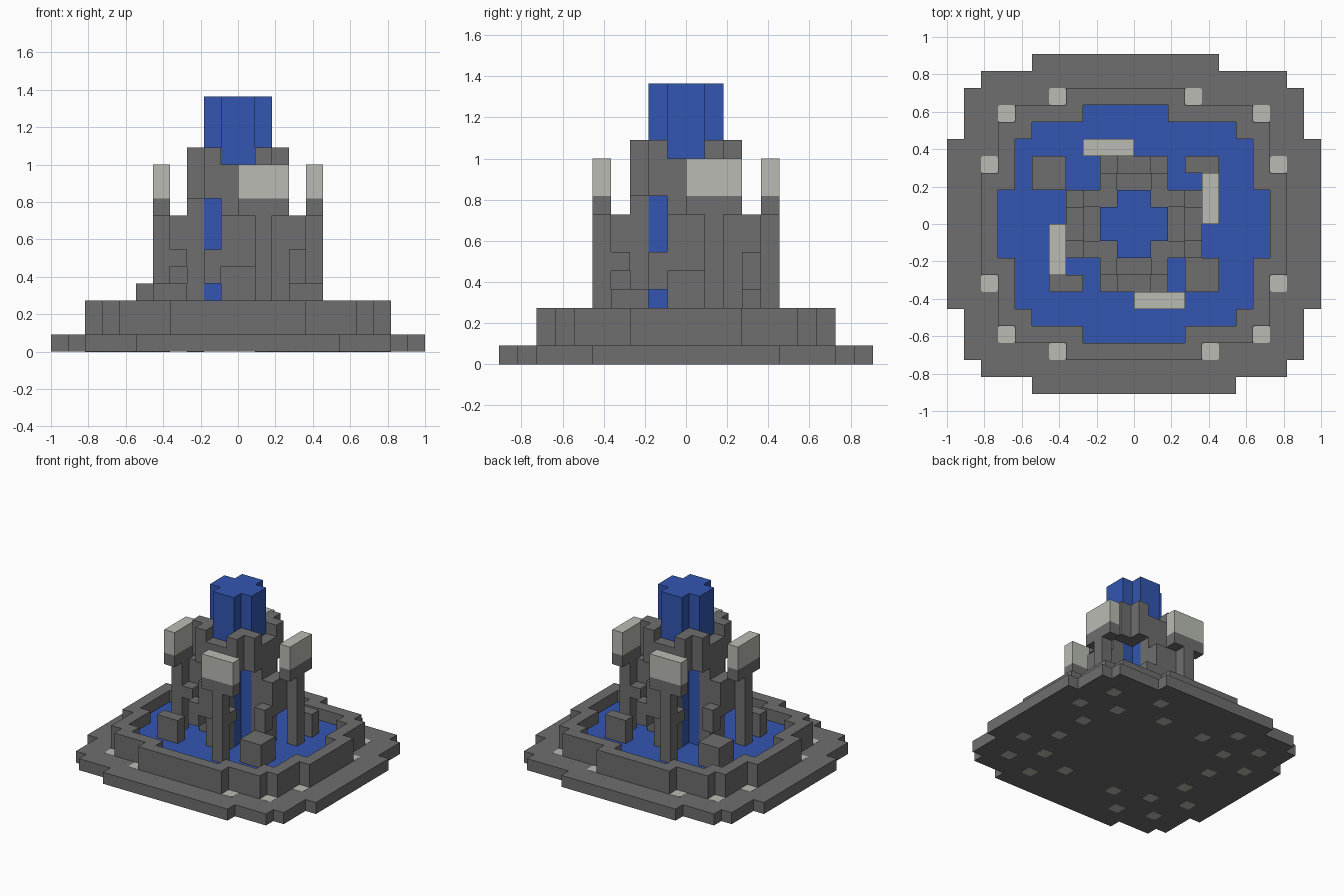
import bpy, bmesh, math
from itertools import product
from mathutils import Vector

if "Cube" in bpy.data.objects:
    bpy.data.objects.remove(bpy.data.objects["Cube"], do_unlink=True)

U = 1 / 11  # edge of one block


def material(name, rgb):
    m = bpy.data.materials.new(name)
    m.use_nodes = True
    m.diffuse_color = (*rgb, 1)
    m.node_tree.nodes["Principled BSDF"].inputs["Base Color"].default_value = (*rgb, 1)
    return m


STONE = material("grey stone", (0.16, 0.157, 0.162))
WATER = material("blue water", (0.033, 0.093, 0.445))
LIGHT = material("pale lamp", (0.49, 0.5, 0.45))


def finish(name, bm, mat):
    bmesh.ops.scale(bm, vec=(U, U, U), verts=bm.verts)
    me = bpy.data.meshes.new(name)
    bm.to_mesh(me)
    bm.free()
    me.materials.append(mat)
    ob = bpy.data.objects.new(name, me)
    bpy.context.collection.objects.link(ob)
    return ob


def cells(boxes):
    """All unit cells inside boxes given as (x0, x1, y0, y1, z0, z1)."""
    return {c for a, b, d, e, f, g in boxes
            for c in product(range(a, b), range(d, e), range(f, g))}


def blocks(name, solid, mat):
    """One mesh with only the outer faces of a set of unit cells."""
    bm = bmesh.new()
    verts = {}

    def vert(p):
        if p not in verts:
            verts[p] = bm.verts.new(p)
        return verts[p]

    for c in sorted(solid):
        for axis, side in product(range(3), (0, 1)):
            n = list(c)
            n[axis] += 2 * side - 1
            if tuple(n) in solid:
                continue
            ring = []
            for s, t in ((0, 0), (1, 0), (1, 1), (0, 1)):
                p = list(c)
                p[axis] += side
                p[(axis + 1) % 3] += s
                p[(axis + 2) % 3] += t
                ring.append(vert(tuple(p)))
            bm.faces.new(ring if side else ring[::-1])
    bmesh.ops.dissolve_limit(bm, angle_limit=0.01, verts=bm.verts, edges=bm.edges)
    return finish(name, bm, mat)


def stepped(tiers, z0, z1):
    """Stepped round plan from (half width, half depth) tiers."""
    return cells([(-w, w, -d, d, z0, z1) for w, d in tiers])


def turn(box, quarter):
    """Turn a box about the z axis by quarter turns."""
    a, b, d, e, f, g = box
    for _ in range(quarter):
        a, b, d, e = -e, -d, a, b
    return a, b, d, e, f, g


def around(boxes):
    return [turn(b, q) for b in boxes for q in range(4)]


# Base slab, basin wall and pool
base = stepped([(6, 10), (9, 9), (10, 8), (11, 5)], 0, 1)
base -= cells([(5, 6, 9, 10, 0, 1)])
blocks("base_slab", base, STONE)

pool_tiers = [(3, 7), (6, 6), (7, 5), (8, 2)]
wall = stepped([(4, 8), (7, 7), (8, 6), (9, 3)], 1, 3) - stepped(pool_tiers, 1, 3)
wall -= cells([(3, 4, 7, 8, 1, 3)])
wall |= cells([(2, 3, 6, 7, 1, 3)])
blocks("basin_wall", wall, STONE)
blocks("pool_water", stepped(pool_tiers, 1, 2) - wall, WATER)

# Lamps sunk into the slab, outside the wall and under the pool
for sx, sy in product((-1, 1), repeat=2):
    end = 3.5 if (sx, sy) == (1, 1) else 4.5
    for x, y in ((8.5, 3.5), (7.5, 6.5), (end, 7.5)):
        for inset in (0, 2):
            bm = bmesh.new()
            bmesh.ops.create_cube(bm, size=1)
            upright = [e for e in bm.edges
                       if abs(e.verts[0].co.z - e.verts[1].co.z) > 0.5]
            bmesh.ops.bevel(bm, geom=upright, offset=0.14, segments=2,
                            profile=0.5, affect='EDGES')
            bmesh.ops.scale(bm, vec=(1, 1, 1.03), verts=bm.verts)
            bmesh.ops.translate(bm, verts=bm.verts,
                                vec=(sx * (x - inset), sy * (y - inset), 0.5))
            finish("floor_lamp", bm, LIGHT)

# Central water column with a cross-shaped plan
blocks("water_column", cells([(-2, 2, -1, 1, 2, 15), (-1, 1, -2, 2, 2, 15)]), WATER)

# Bowl with a raised rim at its corners
core = cells([(-2, 2, -1, 1, 8, 12), (-1, 1, -2, 2, 8, 12)])
bowl = cells([(-3, 3, -2, 2, 9, 12), (-2, 2, -3, 3, 9, 12)]) - core
bowl -= cells(around([(-1, 1, -3, -2, 11, 12)]))
blocks("bowl", bowl, STONE)

# Supports below the bowl: leg, corbel, beam and hanging block on each side
supports = around([
    (-1, 1, -3, -2, 2, 9),
    (-1, 1, -4, -2, 6, 8),
    (-2, 2, -4, -3, 5, 6),
    (-2, -1, -4, -3, 4, 5),
])
blocks("bowl_supports", cells(supports), STONE)

# Four lamp posts in a pinwheel
for q in range(4):
    post = [(1, 2, -5, -4, 2, 8), (0, 3, -5, -4, 8, 9)]
    blocks("lamp_post", cells([turn(b, q) for b in post]), STONE)
    blocks("post_lamp", cells([turn((0, 3, -5, -4, 9, 11), q)]), LIGHT)

# Loose stones standing in the pool
for box in ((-6, -4, 2, 4, 2, 4), (3, 5, -4, -2, 2, 4),
            (-5, -3, -4, -3, 2, 4), (3, 5, 3, 4, 2, 4)):
    blocks("pool_stone", cells([box]), STONE)
